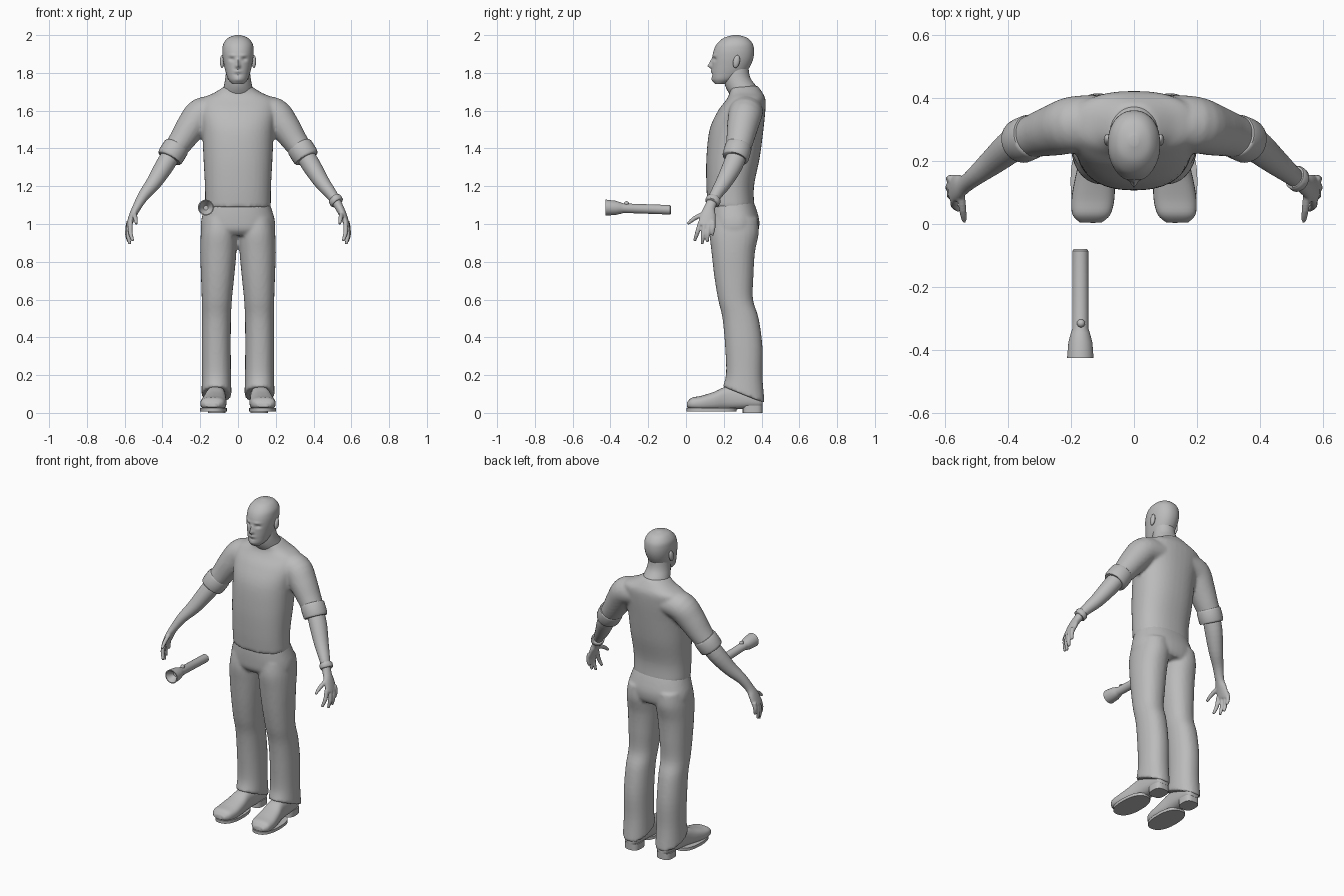
import bpy, bmesh, math
from mathutils import Vector

grey = bpy.data.materials.new("plain grey")
grey.diffuse_color = (0.5, 0.5, 0.5, 1)
X, Y, Z = Vector((1, 0, 0)), Vector((0, 1, 0)), Vector((0, 0, 1))


def refine(rows, steps):
    """Catmull-Rom interpolation between rows of numbers."""
    out = []
    for i in range(len(rows) - 1):
        a, b = rows[max(i - 1, 0)], rows[i]
        c, d = rows[i + 1], rows[min(i + 2, len(rows) - 1)]
        for k in range(steps):
            t = k / steps
            out.append([0.5 * (2 * q + (r - p) * t + (2 * p - 5 * q + 4 * r - s) * t * t
                               + (3 * q - p - 3 * r + s) * t ** 3)
                        for p, q, r, s in zip(a, b, c, d)])
    return out + [list(rows[-1])]


def loft(bm, rows, n=28, steps=4, axis=None, ref=Y, power=2.0):
    """Skin rows of (x, y, z, radius_u, radius_v[, tilt]) into a closed body."""
    rows = refine(rows, steps)
    rings = []
    for i, r in enumerate(rows):
        c = Vector(r[:3])
        t = axis or (Vector(rows[min(i + 1, len(rows) - 1)][:3])
                     - Vector(rows[max(i - 1, 0)][:3])).normalized()
        u = t.cross(ref).normalized()
        v = u.cross(t)
        ring = []
        for k in range(n):
            a = math.tau * k / n
            ca, sa = math.cos(a), math.sin(a)
            p = c + u * r[3] * math.copysign(abs(ca) ** (2 / power), ca) \
                  + v * r[4] * math.copysign(abs(sa) ** (2 / power), sa)
            if len(r) > 5:
                p.z += r[5] * (p.y - c.y)
            ring.append(bm.verts.new(p))
        rings.append(ring)
    for a, b in zip(rings, rings[1:]):
        for k in range(n):
            bm.faces.new((a[k], a[(k + 1) % n], b[(k + 1) % n], b[k]))
    bm.faces.new(rings[0][::-1])
    bm.faces.new(rings[-1])


def slabs(rows, cx=0):
    """(z, front, back, half_width[, tilt]) to horizontal rows."""
    return [(cx, (r[1] + r[2]) / 2, r[0], r[3], (r[2] - r[1]) / 2, *r[4:]) for r in rows]


def finish(name, bm, voxel=0, angle=50):
    bmesh.ops.recalc_face_normals(bm, faces=bm.faces)
    me = bpy.data.meshes.new(name)
    bm.to_mesh(me)
    bm.free()
    ob = bpy.data.objects.new(name, me)
    bpy.context.collection.objects.link(ob)
    me.materials.append(grey)
    if voxel:   # fuse overlapping bodies into one skin
        m = ob.modifiers.new("fuse", 'REMESH')
        m.mode, m.voxel_size, m.use_smooth_shade = 'VOXEL', voxel, True
        s = ob.modifiers.new("soften", 'SMOOTH')
        s.factor, s.iterations = 0.5, 3
    else:
        bpy.ops.object.select_all(action='DESELECT')
        ob.select_set(True)
        bpy.context.view_layer.objects.active = ob
        bpy.ops.object.shade_smooth_by_angle(angle=math.radians(angle))
    return ob


def flip(rows, s):
    return [(s * r[0], *r[1:]) for r in rows]


# shirt: torso and two sleeves
bm = bmesh.new()
loft(bm, slabs([(1.09, .115, .362, .174), (1.2, .108, .36, .175), (1.35, .108, .39, .183),
                (1.5, .125, .41, .19), (1.6, .17, .42, .205), (1.66, .215, .42, .195),
                (1.695, .23, .405, .125), (1.73, .225, .38, .07)]), 40, 5, axis=Z, power=2.3)
for s in (1, -1):
    loft(bm, flip([(.1, .32, 1.6, .075, .09), (.19, .315, 1.585, .085, .09),
                   (.245, .3, 1.52, .08, .083), (.3, .285, 1.44, .068, .072),
                   (.34, .272, 1.385, .06, .065)], s))
finish("shirt", bm, .01)

# trousers: pelvis and two legs with slanted hems
bm = bmesh.new()
loft(bm, slabs([(1.13, .125, .353, .163), (1.08, .12, .372, .178), (1.02, .12, .388, .195),
                (.97, .125, .385, .196), (.94, .15, .37, .17)]), 40, 4, axis=Z, power=2.3)
for s in (1, -1):
    leg = [(1.03, .095, .09, .135, .38, 0), (.95, .1, .097, .125, .385, 0),
           (.85, .104, .096, .135, .365, 0), (.72, .108, .088, .15, .357, 0),
           (.6, .112, .08, .17, .355, 0), (.5, .114, .077, .193, .385, 0),
           (.35, .115, .077, .207, .405, 0), (.2, .114, .077, .212, .405, -.1),
           (.095, .114, .08, .195, .417, -.4)]
    loft(bm, [(s * c, (f + b) / 2, z, w, (b - f) / 2, t) for z, c, w, f, b, t in leg],
         axis=Z, power=2.2)
finish("trousers", bm, .01)

for s, side in ((1, "left"), (-1, "right")):
    # rolled cuff
    bm = bmesh.new()
    loft(bm, flip([(.322, .28, 1.415, .064, .066), (.328, .277, 1.405, .07, .071),
                   (.358, .263, 1.357, .07, .071), (.364, .26, 1.347, .064, .065)], s), steps=2)
    finish(side + "_sleeve_cuff", bm)

    # forearm, palm and fingers
    bm = bmesh.new()
    loft(bm, flip([(.33, .285, 1.405, .048, .05), (.385, .25, 1.315, .05, .053),
                   (.445, .2, 1.22, .041, .043), (.5, .155, 1.15, .03, .032),
                   (.535, .127, 1.09, .023, .029), (.555, .117, 1.05, .02, .04),
                   (.575, .11, 1.0, .015, .045), (.578, .108, .988, .011, .04)], s), 24)
    fingers = [((.568, .076, 1.01), (.57, .06, .955), (.556, .045, .91)),
               ((.578, .099, 1.0), (.582, .09, .94), (.572, .085, .893)),
               ((.58, .122, 1.0), (.587, .116, .95), (.58, .112, .905)),
               ((.578, .143, 1.015), (.585, .143, .975), (.58, .138, .94)),
               ((.55, .105, 1.06), (.543, .045, 1.03), (.538, .008, 1.0))]
    for f in fingers:
        loft(bm, flip([(*p, r, r) for p, r in zip(f, (.0125, .012, .008))], s),
             12, 3, ref=X)
    finish(side + "_arm_and_hand", bm, .005)

    # shoe upper, running heel to toe
    bm = bmesh.new()
    shoe = [(.005, .137, .03, .055, .035), (.03, .135, .018, .08, .06),
            (.08, .13, .012, .09, .068), (.15, .124, .012, .112, .062),
            (.22, .118, .016, .14, .052), (.32, .113, .022, .13, .05),
            (.385, .111, .025, .11, .044), (.406, .111, .035, .09, .03)]
    loft(bm, [(s * c, y, (a + b) / 2, w, (b - a) / 2) for y, c, a, b, w in shoe],
         axis=Y, ref=Z, power=2.6)
    finish(side + "_shoe", bm)

    # sole plate and heel block
    bm = bmesh.new()
    loft(bm, [(s * .13, .135, z, .071, .132) for z in (.008, .026)], 32, 1, axis=Z, power=2.4)
    finish(side + "_sole", bm, angle=30)
    bm = bmesh.new()
    loft(bm, [(s * .112, .353, z, .047, .053) for z in (0, .04)], 32, 1, axis=Z, power=3)
    finish(side + "_heel", bm, angle=30)

    # ear
    bm = bmesh.new()
    bmesh.ops.create_uvsphere(bm, u_segments=16, v_segments=10, radius=1)
    for v in bm.verts:
        v.co = Vector((s * .084 + v.co.x * .012, .267 + v.co.y * .018 + v.co.z * .005,
                       1.86 + v.co.z * .034))
    finish(side + "_ear", bm)

# neck
bm = bmesh.new()
loft(bm, slabs([(1.66, .25, .4, .09), (1.72, .212, .378, .077), (1.78, .2, .338, .066),
                (1.86, .21, .33, .06)]), axis=Z)
finish("neck", bm)

# head, with facial relief pushed along the front
bm = bmesh.new()
loft(bm, slabs([(1.742, .153, .21, .03), (1.765, .14, .265, .051), (1.8, .137, .315, .064),
                (1.84, .138, .342, .074), (1.88, .14, .357, .081), (1.92, .147, .36, .083),
                (1.955, .165, .352, .077), (1.985, .2, .325, .053), (2.0, .248, .28, .014)]),
     72, 7, axis=Z, power=2.15)
relief = [(0, 1.836, .011, .012, .022), (0, 1.858, .008, .016, .012),   # nose
          (0, 1.808, .018, .006, .007), (0, 1.79, .02, .005, -.004),    # mouth
          (0, 1.764, .02, .012, .005)]                                  # chin
for s in (1, -1):
    relief += [(s * .033, 1.872, .014, .009, -.011), (s * .03, 1.893, .02, .007, .005)]
for v in bm.verts:
    if v.co.y < .23:
        v.co.y -= sum(d * math.exp(-((v.co.x - x) / w) ** 2 - ((v.co.z - z) / h) ** 2)
                      for x, z, w, h, d in relief)
finish("head", bm)

# wrist band
bm = bmesh.new()
loft(bm, [(.51, .149, 1.136, .033, .036), (.513, .147, 1.132, .037, .04),
          (.523, .139, 1.115, .037, .04), (.526, .137, 1.111, .033, .036)], steps=1)
finish("wrist_band", bm)

# flashlight: turned profile with hollow front
bm = bmesh.new()
profile = [(-.08, .021), (-.085, .025), (-.33, .025), (-.345, .03), (-.375, .038),
           (-.425, .042), (-.425, .037), (-.385, .012)]
loft(bm, [(-.17, y, 1.075 - (y + .08) * .035, r, r) for y, r in profile], 32, 1,
     axis=Y, ref=Z)
finish("flashlight", bm, angle=30)

# flashlight switch
bm = bmesh.new()
bmesh.ops.create_uvsphere(bm, u_segments=16, v_segments=10, radius=.013)
bmesh.ops.translate(bm, verts=bm.verts, vec=(-.168, -.315, 1.108))
finish("flashlight_switch", bm)
